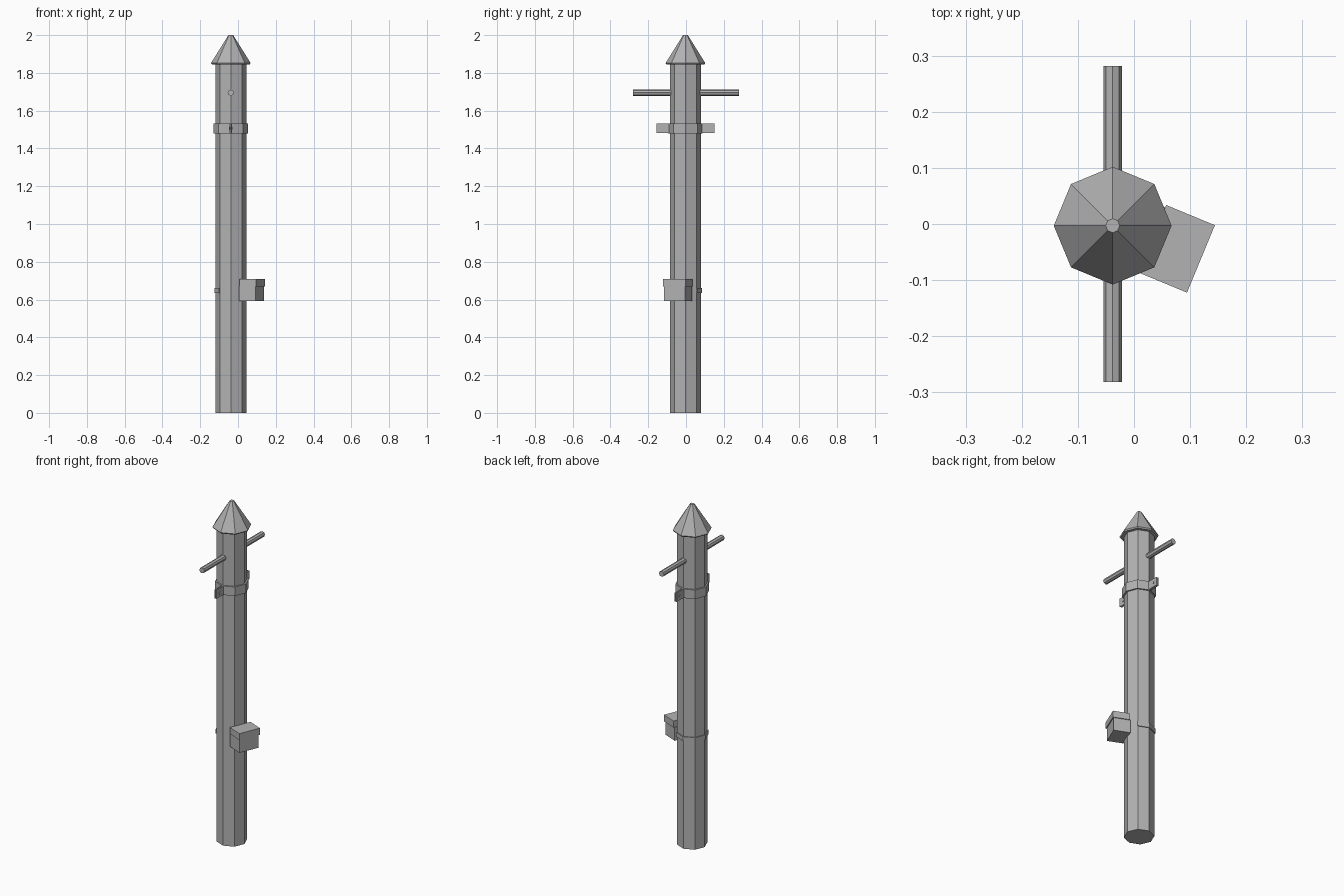
import bpy, bmesh, math
from mathutils import Matrix, Vector

if "Cube" in bpy.data.objects:
    bpy.data.objects.remove(bpy.data.objects["Cube"])

CX, CY = -0.038, -0.003      # pole axis
grey = bpy.data.materials.new("galvanised grey")
grey.diffuse_color = (0.45, 0.45, 0.45, 1)
grey.use_nodes = True
grey.node_tree.nodes["Principled BSDF"].inputs["Base Color"].default_value = grey.diffuse_color


def finish(name, bm):
    bmesh.ops.recalc_face_normals(bm, faces=bm.faces)
    me = bpy.data.meshes.new(name)
    bm.to_mesh(me)
    bm.free()
    me.materials.append(grey)
    ob = bpy.data.objects.new(name, me)
    bpy.context.collection.objects.link(ob)
    return ob


def ring_points(r, z, angles):
    return [Vector((CX + r * math.cos(a), CY + r * math.sin(a), z)) for a in angles]


def lathe(name, profile, sides=8):
    """Closed solid from (radius, z) pairs, capped at both ends."""
    bm = bmesh.new()
    angs = [math.tau * i / sides for i in range(sides)]
    rings = [[bm.verts.new(p) for p in ring_points(r, z, angs)] for r, z in profile]
    for a, b in zip(rings, rings[1:]):
        for i in range(sides):
            j = (i + 1) % sides
            bm.faces.new((a[i], a[j], b[j], b[i]))
    bm.faces.new(rings[0])
    bm.faces.new(rings[-1])
    return finish(name, bm)


def band(name, r_in, r_out, z0, z1, first, count):
    """Band following pole faces, count eighths of a turn from index first."""
    bm = bmesh.new()
    angs = [math.tau * (first + i) / 8 for i in range(count + 1)]
    loops = [[bm.verts.new(p) for p in ring_points(r, z, angs)]
             for r, z in ((r_in, z0), (r_out, z0), (r_out, z1), (r_in, z1))]
    for k in range(4):
        a, b = loops[k], loops[(k + 1) % 4]
        for i in range(count):
            bm.faces.new((a[i], a[i + 1], b[i + 1], b[i]))
    if count < 8:
        for i in (0, count):
            bm.faces.new([l[i] for l in loops])
    bmesh.ops.remove_doubles(bm, verts=bm.verts, dist=1e-5)
    return finish(name, bm)


def box(name, lo, hi, angle=0):
    """Box given by corners relative to the pole axis, turned about it."""
    lo, hi = Vector(lo), Vector(hi)
    bm = bmesh.new()
    m = (Matrix.Translation((CX, CY, 0)) @ Matrix.Rotation(angle, 4, 'Z')
         @ Matrix.Translation((lo + hi) / 2) @ Matrix.Diagonal((*(hi - lo), 1)))
    bmesh.ops.create_cube(bm, size=1, matrix=m)
    return finish(name, bm)


def rod(name, centre, r, length, axis, sides):
    bm = bmesh.new()
    rot = Matrix.Rotation(math.pi / 2, 4, axis)
    bmesh.ops.create_cone(bm, cap_ends=True, segments=sides, radius1=r, radius2=r,
                          depth=length, matrix=Matrix.Translation(centre) @ rot)
    return finish(name, bm)


# Pole and pointed cap
lathe("pole", [(0.082, 0), (0.082, 1.85)])
lathe("cap", [(0.10, 1.845), (0.105, 1.852), (0.0125, 2.0)])

# Crossbar through the upper pole
rod("crossbar", (CX, 0, 1.695), 0.0165, 0.563, 'X', 8)

# Clamp collar with bolted ears front and back
band("clamp_collar", 0.08, 0.091, 1.48, 1.533, 0, 8)
for side, label in ((-1, "front"), (1, "back")):
    y0, y1 = sorted((side * 0.085, side * 0.153))
    for sx, hand in ((-1, "left"), (1, "right")):
        x0, x1 = sorted((sx * 0.002, sx * 0.007))
        box(f"clamp_ear_{label}_{hand}", (x0, y0, 1.482), (x1, y1, 1.532))
    rod(f"clamp_bolt_{label}", (CX, CY + side * 0.125, 1.507), 0.008, 0.02, 'Y', 6)

# Junction box with overhanging lid, fixed to one pole face
turn = math.radians(-22.5)
box("junction_box", (0.07, -0.055, 0.593), (0.163, 0.066, 0.672), turn)
box("junction_box_lid", (0.074, -0.0595, 0.67), (0.168, 0.0705, 0.709), turn)

# Strap holding the box
band("box_strap", 0.08, 0.0875, 0.635, 0.662, 1, 4)
